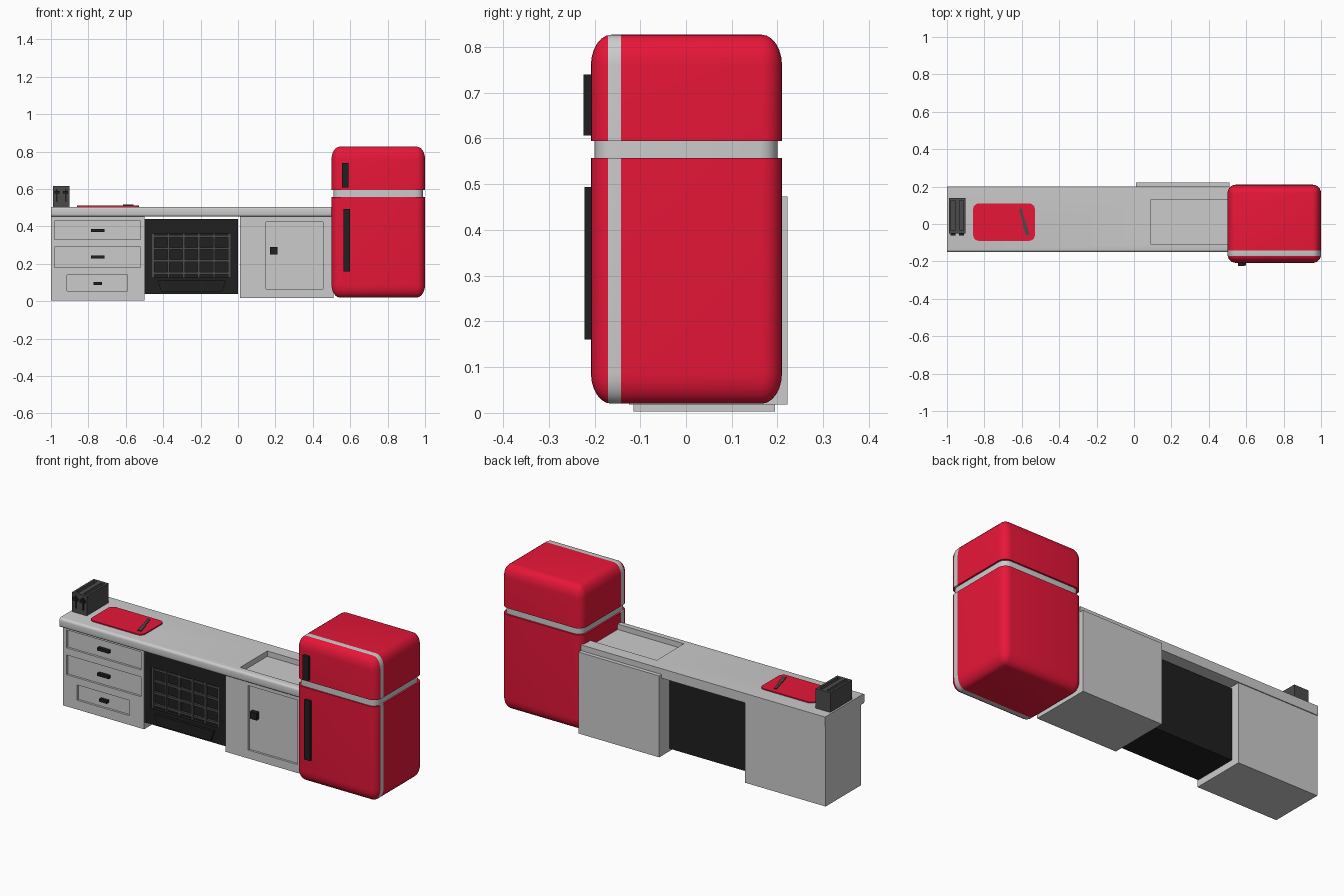
import bpy, bmesh, math
from mathutils import Vector

if "Cube" in bpy.data.objects:
    bpy.data.objects.remove(bpy.data.objects["Cube"])


def material(name, rgb):
    m = bpy.data.materials.new(name)
    m.diffuse_color = (*rgb, 1)
    m.use_nodes = True
    m.node_tree.nodes["Principled BSDF"].inputs["Base Color"].default_value = m.diffuse_color
    return m


RED = material("red_enamel", (0.8, 0.008, 0.04))
BLACK = material("black", (0.014, 0.014, 0.014))
DARK = material("dark_grey", (0.07, 0.07, 0.07))
GREY = material("grey_trim", (0.8, 0.8, 0.8))


def finish(name, bm, mats=(), smooth=False):
    bmesh.ops.recalc_face_normals(bm, faces=bm.faces)
    me = bpy.data.meshes.new(name)
    bm.to_mesh(me)
    bm.free()
    ob = bpy.data.objects.new(name, me)
    bpy.context.collection.objects.link(ob)
    for m in mats:
        me.materials.append(m)
    if smooth:
        bpy.ops.object.select_all(action='DESELECT')
        ob.select_set(True)
        bpy.context.view_layer.objects.active = ob
        bpy.ops.object.shade_smooth_by_angle(angle=math.radians(35))
    return ob


def box_bm(x, y, z):
    bm = bmesh.new()
    bmesh.ops.create_cube(bm, size=1)
    for v in bm.verts:
        v.co = Vector([(a + b) / 2 + c * (b - a) for (a, b), c in zip((x, y, z), v.co)])
    return bm


def box(name, x, y, z, mat=None, radius=0, edges=None, segs=4):
    """Box from ranges; optionally bevel the edges accepted by the test."""
    bm = box_bm(x, y, z)
    if radius:
        chosen = [e for e in bm.edges if edges(e)]
        bmesh.ops.bevel(bm, geom=chosen, offset=radius, segments=segs,
                        profile=0.5, affect='EDGES')
    return finish(name, bm, [mat] if mat else [], bool(radius))


def vertical(e):
    d = e.verts[0].co - e.verts[1].co
    return abs(d.x) + abs(d.y) < 1e-5


def carve(ob, cuts):
    """Recess box-shaped pockets in an object."""
    for c in cuts:
        cutter = box("cutter", *c)
        cutter.hide_render = True
        mod = ob.modifiers.new("pocket", 'BOOLEAN')
        mod.operation, mod.solver, mod.object = 'DIFFERENCE', 'EXACT', cutter
        bpy.ops.object.select_all(action='DESELECT')
        bpy.context.view_layer.objects.active = ob
        ob.select_set(True)
        bpy.ops.object.modifier_apply(modifier=mod.name)
        bpy.data.objects.remove(cutter)


# drawer cabinet with three recessed drawer fronts and pulls
drawers = box("drawer_cabinet", (-1, -0.5), (-0.115, 0.195), (0.003, 0.455))
fronts = [((-0.98, -0.52), (0.33, 0.43)), ((-0.98, -0.52), (0.18, 0.29)),
          ((-0.915, -0.59), (0.055, 0.14))]
carve(drawers, [(x, (-0.2, -0.103), z) for x, z in fronts])
for i, (w, z) in enumerate([(0.035, 0.378), (0.035, 0.236), (0.023, 0.095)]):
    box(f"drawer_pull_{i + 1}", (-0.75 - w, -0.75 + w), (-0.122, -0.102),
        (z - 0.008, z + 0.008), BLACK)

# sink cabinet with recessed door and knob
cabinet = box("sink_cabinet", (0.01, 0.51), (-0.125, 0.222), (0.018, 0.473))
carve(cabinet, [((0.15, 0.455), (-0.2, -0.113), (0.065, 0.425))])
box("door_knob", (0.17, 0.21), (-0.137, -0.112), (0.25, 0.29), BLACK)

# counter top with rounded front edge and shallow sink
counter = box("counter_top", (-1, 0.51), (-0.15, 0.2), (0.452, 0.505), None, 0.014,
              lambda e: all(v.co.y < -0.14 for v in e.verts) and not vertical(e), 4)
carve(counter, [((0.09, 0.505), (-0.11, 0.13), (0.475, 0.6))])

# oven body, window grid and handle
oven = box("oven", (-0.5, 0), (-0.11, 0.145), (0.04, 0.44), BLACK)
carve(oven, [((-0.46, -0.04), (-0.2, -0.09), (0.13, 0.36))])
for i in range(6):
    x = -0.453 + i * 0.0812
    box(f"grid_upright_{i + 1}", (x - 0.006, x + 0.006), (-0.107, -0.095), (0.13, 0.36), DARK)
for i in range(4):
    z = 0.15 + i * 0.066
    box(f"grid_rail_{i + 1}", (-0.46, -0.04), (-0.104, -0.092), (z - 0.006, z + 0.006), DARK)
bm = bmesh.new()
profile = [(-0.43, 0.11), (-0.065, 0.11), (-0.085, 0.052), (-0.41, 0.052)]
face = bm.faces.new([bm.verts.new((x, -0.105, z)) for x, z in profile])
ext = bmesh.ops.extrude_face_region(bm, geom=[face])
for v in ext["geom"]:
    if isinstance(v, bmesh.types.BMVert):
        v.co.y -= 0.02
finish("oven_handle", bm, [BLACK])

# fridge: rounded shell sliced into two compartments, with a flush grey seal
FX, FY, FZ = (0.5, 1.0), (-0.208, 0.21), (0.02, 0.827)
STRETCH = 1.5


def fridge_part(name, cut_z, keep_above):
    bm = box_bm(FX, FY, [z / STRETCH for z in FZ])
    bmesh.ops.bevel(bm, geom=bm.edges[:], offset=0.045, segments=6,
                    profile=0.5, affect='EDGES')
    for v in bm.verts:
        v.co.z *= STRETCH
    for co, no, clear in [((0, 0, cut_z), (0, 0, 1), True),
                          ((0, -0.17, 0), (0, 1, 0), False),
                          ((0, -0.142, 0), (0, 1, 0), False)]:
        geom = bm.verts[:] + bm.edges[:] + bm.faces[:]
        bmesh.ops.bisect_plane(bm, geom=geom, plane_co=co, plane_no=no,
                               clear_inner=clear and keep_above,
                               clear_outer=clear and not keep_above)
        if clear:
            bmesh.ops.holes_fill(bm, edges=[e for e in bm.edges if e.is_boundary])
    for f in bm.faces:
        f.material_index = int(-0.17 < f.calc_center_median().y < -0.142)
    finish(name, bm, [RED, GREY], True)


fridge_part("fridge_lower", 0.557, False)
fridge_part("fridge_upper", 0.594, True)
box("fridge_gap", (0.51, 0.99), (-0.2, 0.2), (0.55, 0.6), None, 0.04, vertical)
box("fridge_handle_upper", (0.555, 0.592), (-0.224, -0.2), (0.607, 0.74), BLACK)
box("fridge_handle_lower", (0.565, 0.6), (-0.222, -0.2), (0.16, 0.494), BLACK)

# cutting board and knife
box("cutting_board", (-0.86, -0.53), (-0.09, 0.11), (0.504, 0.511), RED, 0.03, vertical)
for name, w, a, b in [("knife_blade", 0.007, -0.005, 0.075), ("knife_handle", 0.01, -0.07, -0.005)]:
    k = box(name, (-w, w), (a, b), (0, 0.005), DARK)
    k.location = (-0.588, 0.01, 0.511)
    k.rotation_euler.z = math.radians(16)

# toaster with two slots and levers
toaster = box("toaster", (-0.99, -0.9), (-0.05, 0.14), (0.504, 0.615), DARK)
slots = [-0.968, -0.922]
carve(toaster, [((x - 0.01, x + 0.01), (-0.035, 0.125), (0.57, 0.7)) for x in slots])
for i, x in enumerate(slots):
    box(f"toaster_track_{i + 1}", (x - 0.004, x + 0.004), (-0.053, -0.045), (0.53, 0.6), BLACK)
    box(f"toaster_lever_{i + 1}", (x - 0.014, x + 0.014), (-0.062, -0.045), (0.575, 0.59), BLACK)
